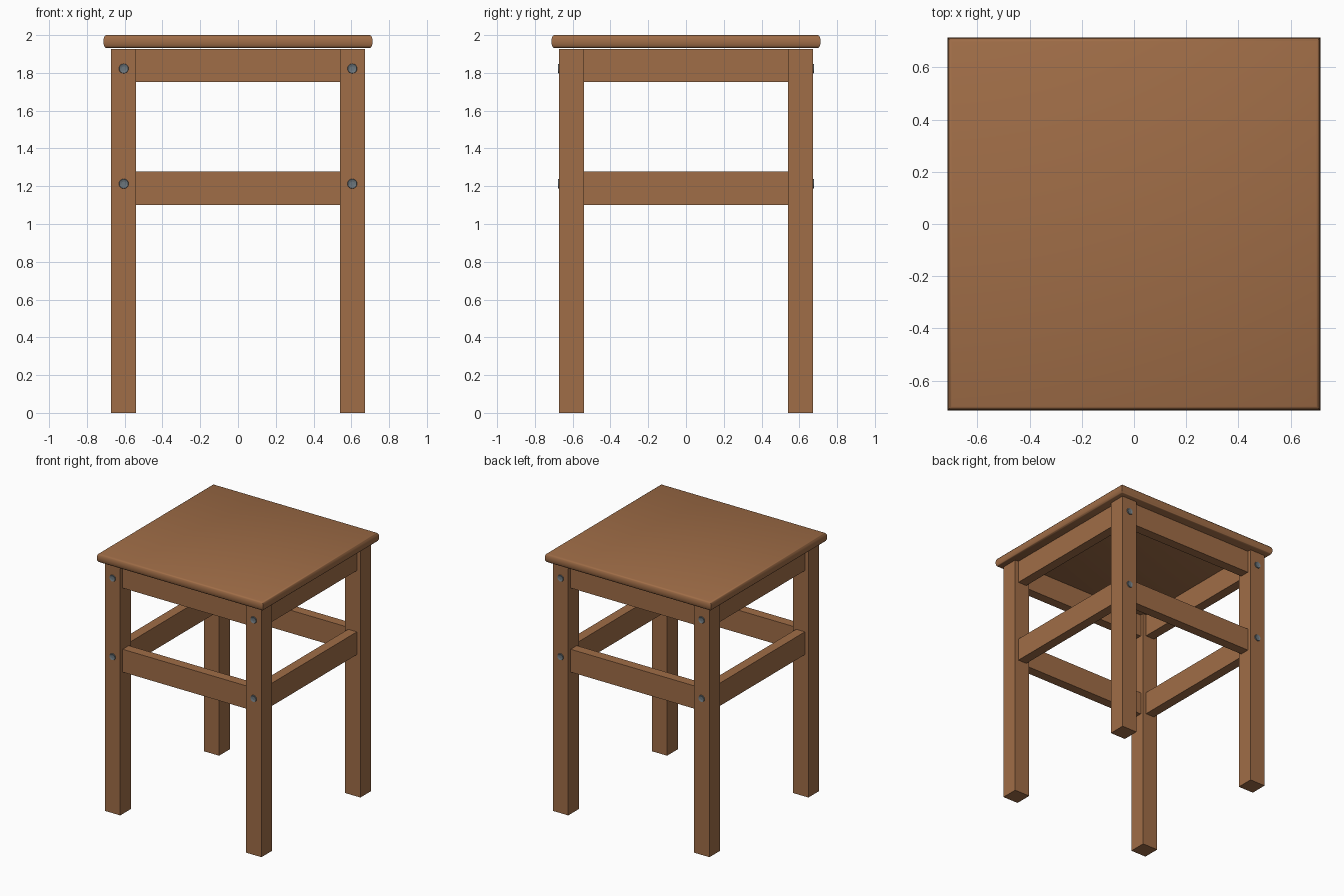
import bpy, bmesh, math
from mathutils import Matrix, Vector

if "Cube" in bpy.data.objects:
    bpy.data.objects.remove(bpy.data.objects["Cube"])


def material(name, rgb):
    m = bpy.data.materials.new(name)
    m.diffuse_color = (*rgb, 1)
    m.use_nodes = True
    m.node_tree.nodes["Principled BSDF"].inputs["Base Color"].default_value = m.diffuse_color
    return m


wood = material("brown wood", (0.35, 0.153, 0.063))
steel = material("grey steel", (0.15, 0.18, 0.20))


def finish(name, bm, mat):
    bmesh.ops.recalc_face_normals(bm, faces=bm.faces)
    me = bpy.data.meshes.new(name)
    bm.to_mesh(me)
    bm.free()
    me.materials.append(mat)
    ob = bpy.data.objects.new(name, me)
    bpy.context.collection.objects.link(ob)
    return ob


def box(name, lo, hi):
    lo, hi = Vector(lo), Vector(hi)
    bm = bmesh.new()
    bmesh.ops.create_cube(bm, size=1, matrix=Matrix.Translation((lo + hi) / 2)
                          @ Matrix.Diagonal((*(hi - lo), 1)))
    return finish(name, bm, wood)


# Seat: square slab with a rounded, mitred edge
half, edge, mid, thick = 0.698, 0.015, 1.966, 0.034
bm = bmesh.new()
rings = []
for i in range(9):
    a = math.radians(-90 + 180 * i / 8)
    r, z = half + edge * math.cos(a), mid + thick * math.sin(a)
    rings.append([bm.verts.new((sx * r, sy * r, z))
                  for sx, sy in ((-1, -1), (1, -1), (1, 1), (-1, 1))])
for low, high in zip(rings, rings[1:]):
    for k in range(4):
        n = (k + 1) % 4
        bm.faces.new((low[k], low[n], high[n], high[k]))
bm.faces.new(rings[0][::-1])
bm.faces.new(rings[-1])
seat = finish("seat", bm, wood)
bpy.context.view_layer.objects.active = seat
seat.select_set(True)
bpy.ops.object.shade_smooth_by_angle(angle=math.radians(35))

# Legs
OUT, IN, LEG_TOP = 0.672, 0.54, 1.927
for sy, end in ((-1, "front"), (1, "back")):
    for sx, side in ((-1, "left"), (1, "right")):
        xs, ys = sorted((sx * IN, sx * OUT)), sorted((sy * IN, sy * OUT))
        box(f"{end}_{side}_leg", (xs[0], ys[0], 0), (xs[1], ys[1], LEG_TOP))

# Apron boards and lower stretchers between the legs
R_OUT, R_IN = 0.642, 0.567
for kind, z0, z1 in (("apron", 1.752, LEG_TOP), ("stretcher", 1.10, 1.277)):
    for s, end, side in ((-1, "front", "left"), (1, "back", "right")):
        d = sorted((s * R_IN, s * R_OUT))
        box(f"{end}_{kind}", (-IN, d[0], z0), (IN, d[1], z1))
        box(f"{side}_{kind}", (d[0], -IN, z0), (d[1], IN, z1))

# Bolt heads on the front and back of the legs, each with a hexagonal socket
for sy, end in ((-1, "front"), (1, "back")):
    for sx, side in ((-1, "left"), (1, "right")):
        for z, level in ((1.823, "upper"), (1.213, "lower")):
            bm = bmesh.new()
            bmesh.ops.create_cone(bm, cap_ends=True, segments=18, radius1=0.027,
                                  radius2=0.024, depth=0.01)
            cap = [f for f in bm.faces if f.normal.z > 0.9]
            bmesh.ops.inset_region(bm, faces=cap, thickness=0.012)
            bmesh.ops.translate(bm, verts=cap[0].verts, vec=(0, 0, -0.004))
            bm.transform(Matrix.Translation((sx * 0.605, sy * (OUT + 0.001), z))
                         @ Matrix.Rotation(math.radians(-90 * sy), 4, 'X'))
            finish(f"{end}_{side}_{level}_bolt", bm, steel)
